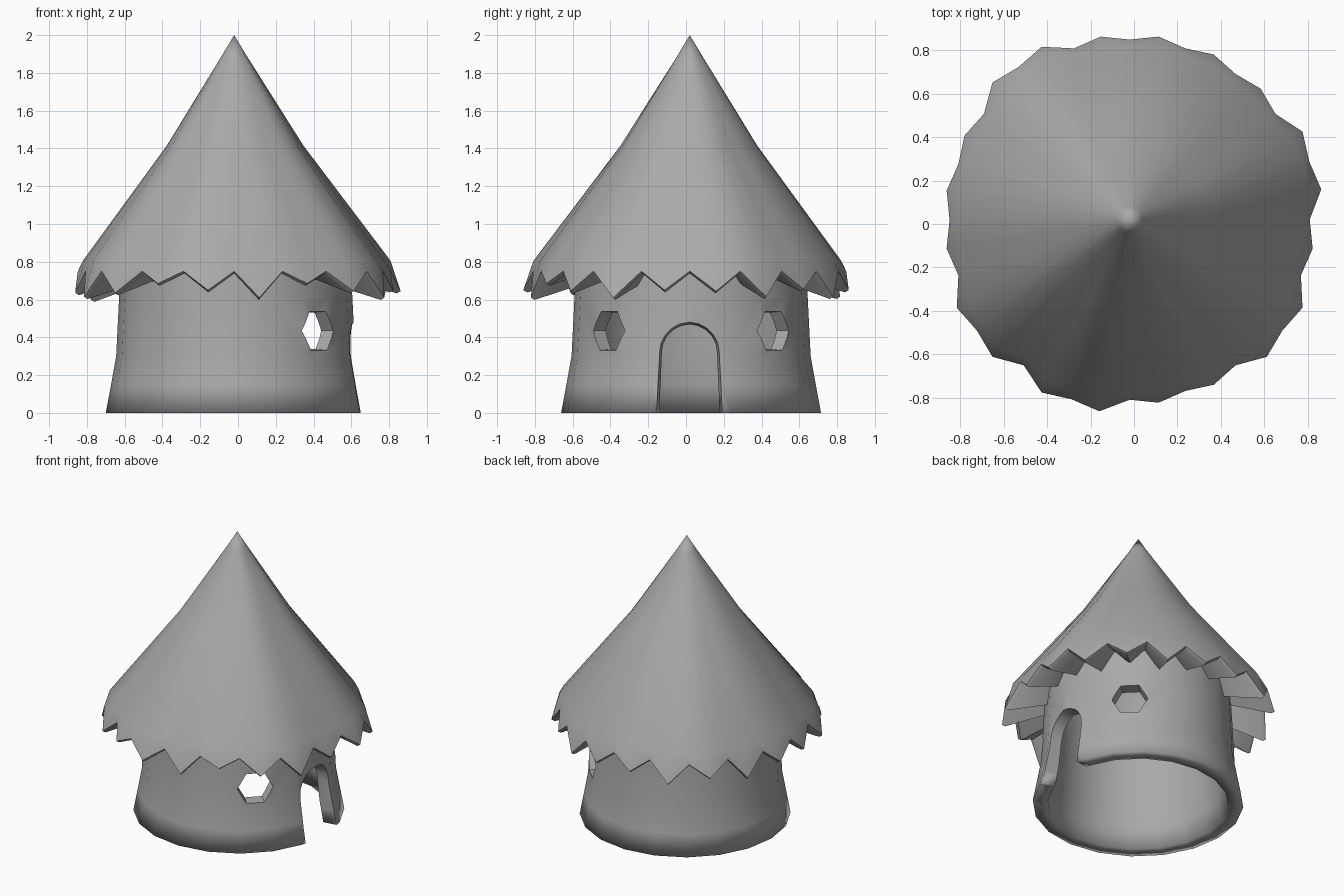
import bpy, bmesh
from math import sin, cos, pi, radians
from mathutils import Matrix, Vector

cube = bpy.data.objects.get("Cube")
if cube:
    bpy.data.objects.remove(cube, do_unlink=True)

WALL_CENTRE = Vector((-0.012, 0.027, 0))
ROOF_CENTRE = Vector((-0.02, 0.02, 0))
TEETH = 20

clay = bpy.data.materials.new("plain_grey")
clay.use_nodes = True
clay.diffuse_color = (0.4, 0.4, 0.4, 1)
clay.node_tree.nodes["Principled BSDF"].inputs["Base Color"].default_value = (0.4, 0.4, 0.4, 1)


def make_object(name, bm):
    bmesh.ops.recalc_face_normals(bm, faces=bm.faces)
    mesh = bpy.data.meshes.new(name)
    bm.to_mesh(mesh)
    bm.free()
    mesh.materials.append(clay)
    obj = bpy.data.objects.new(name, mesh)
    bpy.context.collection.objects.link(obj)
    return obj


def add_ring(bm, points):
    return [bm.verts.new(p) for p in points]


def bridge(bm, a, b):
    n = len(a)
    for i in range(n):
        j = (i + 1) % n
        bm.faces.new((a[i], a[j], b[j], b[i]))


def close_to_point(bm, ring, z):
    tip = bm.verts.new(ROOF_CENTRE + Vector((0, 0, z)))
    for i in range(len(ring)):
        bm.faces.new((ring[i], ring[(i + 1) % len(ring)], tip))


def polar(centre, r, angle, z):
    return centre + Vector((r * cos(angle), r * sin(angle), z))


def activate(obj):
    bpy.ops.object.select_all(action='DESELECT')
    obj.select_set(True)
    bpy.context.view_layer.objects.active = obj


def prism(name, near, far):
    bm = bmesh.new()
    a, b = add_ring(bm, near), add_ring(bm, far)
    bridge(bm, a, b)
    bm.faces.new(a)
    bm.faces.new(b)
    obj = make_object(name, bm)
    obj.hide_render = True
    return obj


# Round wall: a closed tube, flared at the foot
profile = [(0.688, 0), (0.66, 0.15), (0.633, 0.3), (0.617, 0.62), (0.6, 0.97),
           (0.53, 0.97), (0.535, 0.62), (0.55, 0.3), (0.565, 0.15), (0.59, 0)]
bm = bmesh.new()
rings = [add_ring(bm, [polar(WALL_CENTRE, r, 2 * pi * i / TEETH, z) for i in range(TEETH)])
         for r, z in profile]
for i, ring in enumerate(rings):
    bridge(bm, ring, rings[(i + 1) % len(rings)])
wall = make_object("wall", bm)


# Arched doorway cutter, widening outwards
def arch(x, w):
    spring = 0.32
    pts = [(-w * 1.06, -0.1), (-w * 1.04, 0.1)]
    pts += [(-w * cos(pi * i / 10), spring + w * sin(pi * i / 10)) for i in range(11)]
    pts += [(w * 1.04, 0.1), (w * 1.06, -0.1)]
    return [Vector((x, 0.018 + y, z)) for y, z in pts]


cutters = [prism("doorway_cutter", arch(0.4, 0.13), arch(0.75, 0.18))]

# Hexagonal window cutters on both sides of the doorway
for label, side in (("left", 1), ("right", -1)):
    turn = Matrix.Translation(WALL_CENTRE) @ Matrix.Rotation(radians(45) * side, 4, 'Z')

    def hexagon(x, r):
        return [turn @ Vector((x, r * cos(pi * i / 3), 0.435 + r * sin(pi * i / 3)))
                for i in range(6)]
    cutters.append(prism(label + "_window_cutter", hexagon(0.4, 0.1), hexagon(0.8, 0.135)))

activate(wall)
for cutter in cutters:
    mod = wall.modifiers.new("opening", 'BOOLEAN')
    mod.operation = 'DIFFERENCE'
    mod.solver = 'EXACT'
    mod.object = cutter
    bpy.ops.object.modifier_apply(modifier=mod.name)
for cutter in cutters:
    bpy.data.objects.remove(cutter, do_unlink=True)
bpy.ops.object.shade_smooth_by_angle(angle=radians(40))
# Soft shading round the foot of the wall
for edge in wall.data.edges:
    if all(wall.data.vertices[v].co.z < 0.01 for v in edge.vertices):
        edge.use_edge_sharp = False

# Thatched roof: pleated cone with a toothed eave, raised panels and a closed soffit
RAISED_TIPS = {0, 1, 6, 7, 11, 12, 13, 14, 17, 18}
RAISED_VALLEYS = {1, 7, 12, 14, 18}
tip_heights = [0.64, 0.61, 0.65, 0.61, 0.645, 0.65, 0.61, 0.65, 0.595, 0.64,
               0.63, 0.61, 0.63, 0.68, 0.645, 0.605, 0.68, 0.64, 0.605, 0.645]
eave = []       # radius, height and lift for each valley and tip
for k in range(TEETH):
    eave.append((0.828, 0.75, 0.04 * (k in RAISED_VALLEYS)))
    eave.append((0.852, tip_heights[k] + 0.005, 0.04 * (k in RAISED_TIPS)))


def angle_at(i):
    return pi * i / TEETH


def cone_ring(r, z, lift_share):
    return [polar(ROOF_CENTRE, r + lift_share * e[2], angle_at(i), z)
            for i, e in enumerate(eave)]


def eave_ring(inset, rise):
    return [polar(ROOF_CENTRE, e[0] + e[2] - inset, angle_at(i), e[1] + rise)
            for i, e in enumerate(eave)]


soffit = [polar(ROOF_CENTRE, 0.58, angle_at(i), e[1] + 0.07) for i, e in enumerate(eave)]
layers = [cone_ring(0.06, 1.9, 0), cone_ring(0.357, 1.415, 0.35),
          cone_ring(0.802, 0.805, 0.9), eave_ring(0, 0), eave_ring(0.02, -0.012),
          soffit, cone_ring(0.56, 0.95, 0), cone_ring(0.32, 1.37, 0)]
bm = bmesh.new()
rings = [add_ring(bm, points) for points in layers]
for upper, lower in zip(rings, rings[1:]):
    bridge(bm, upper, lower)
close_to_point(bm, rings[0], 2)
close_to_point(bm, rings[-1], 1.93)
roof = make_object("roof", bm)
activate(roof)
bpy.ops.object.shade_smooth_by_angle(angle=radians(40))
